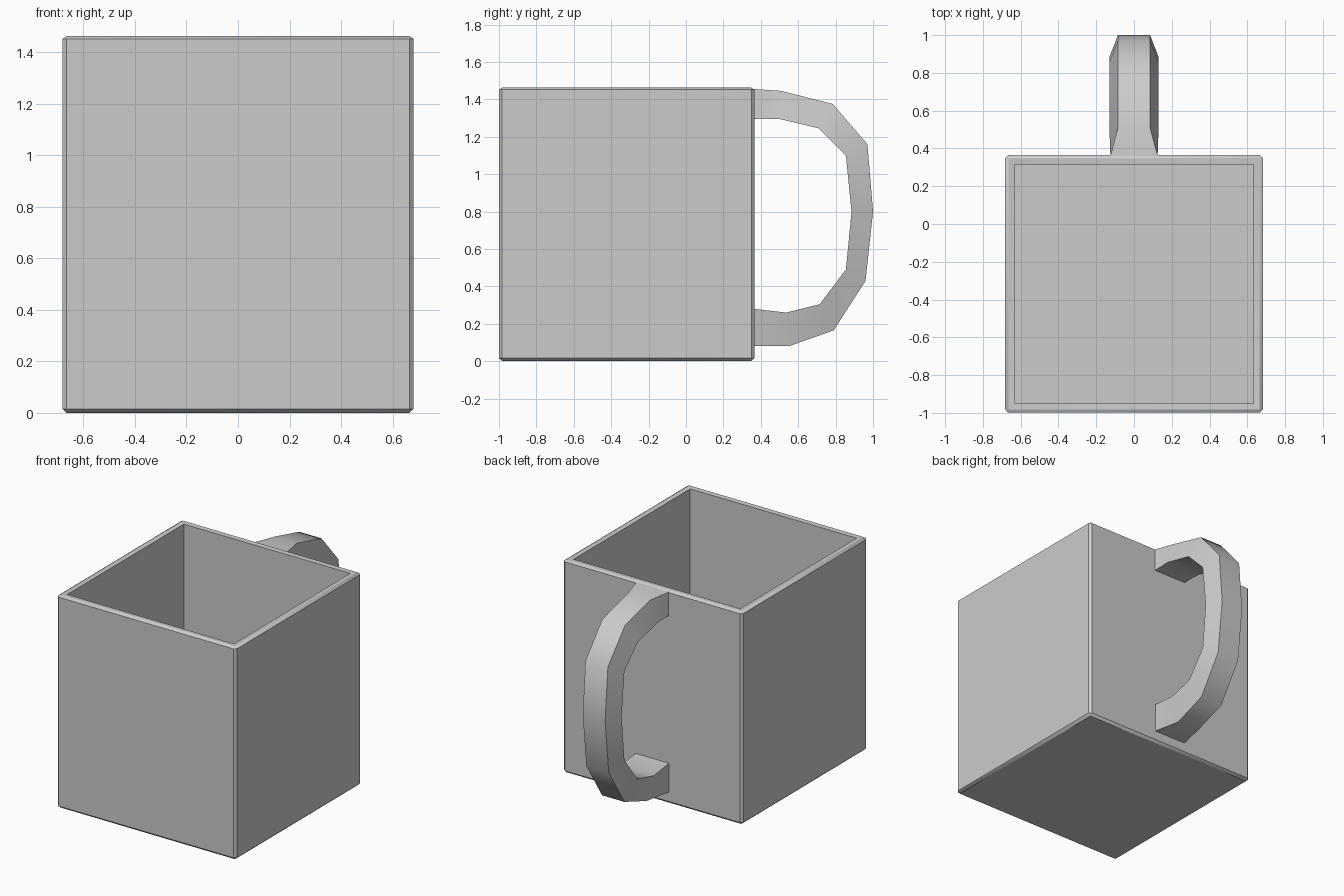
import bpy, bmesh, math

cube = bpy.data.objects.get("Cube")
if cube:
    bpy.data.objects.remove(cube, do_unlink=True)

grey = bpy.data.materials.new("plain grey")
grey.use_nodes = True
colour = (0.6, 0.6, 0.6, 1)
grey.diffuse_color = colour
grey.node_tree.nodes["Principled BSDF"].inputs["Base Color"].default_value = colour


def loft(name, rings, smooth_angle):
    """Skin a list of equal-length closed rings and cap both ends."""
    bm = bmesh.new()
    loops = [[bm.verts.new(p) for p in ring] for ring in rings]
    n = len(loops[0])
    for a, b in zip(loops, loops[1:]):
        for i in range(n):
            j = (i + 1) % n
            bm.faces.new((a[i], a[j], b[j], b[i]))
    bm.faces.new(loops[0][::-1])
    bm.faces.new(loops[-1])
    bmesh.ops.remove_doubles(bm, verts=bm.verts, dist=0.0005)
    bmesh.ops.recalc_face_normals(bm, faces=bm.faces)
    mesh = bpy.data.meshes.new(name)
    bm.to_mesh(mesh)
    bm.free()
    mesh.materials.append(grey)
    obj = bpy.data.objects.new(name, mesh)
    bpy.context.collection.objects.link(obj)
    bpy.ops.object.select_all(action="DESELECT")
    obj.select_set(True)
    bpy.context.view_layer.objects.active = obj
    bpy.ops.object.shade_smooth_by_angle(angle=math.radians(smooth_angle))
    return obj


def square_ring(h, chamfer, z, centre_y=-0.317):
    """Square outline with chamfered corners."""
    k = h - chamfer
    corners = [(h, -k), (h, k), (k, h), (-k, h), (-h, k), (-h, -k), (-k, -h), (k, -h)]
    return [(x, y + centre_y, z) for x, y in corners]


# Hollow square cup: underside, outer wall, rim, inner wall, floor
cup_profile = [(0.665, 0, 0), (0.682, 0.016, 0.016), (0.682, 0.016, 1.452),
               (0.664, 0, 1.464), (0.633, 0, 1.46), (0.633, 0, 0.05)]
loft("cup_body", [square_ring(*step) for step in cup_profile], 35)

# Handle: outer and inner side points (y, z), with the outer face narrower
outer = [(0.36, 1.455), (0.51, 1.445), (0.785, 1.375), (0.97, 1.16), (1.0, 0.8),
         (0.96, 0.43), (0.79, 0.165), (0.55, 0.08), (0.36, 0.08)]
inner = [(0.36, 1.295), (0.5, 1.295), (0.71, 1.245), (0.855, 1.1), (0.885, 0.8),
         (0.855, 0.49), (0.715, 0.305), (0.535, 0.26), (0.36, 0.28)]
sections = []
for i, (o, n) in enumerate(zip(outer, inner)):
    at_wall = i in (0, len(outer) - 1)
    w_out = 0.125 if at_wall else 0.085
    w_in = 0.125 if at_wall else 0.13
    sections.append([(-w_out, *o), (w_out, *o), (w_in, *n), (-w_in, *n)])
loft("handle", sections, 45)
